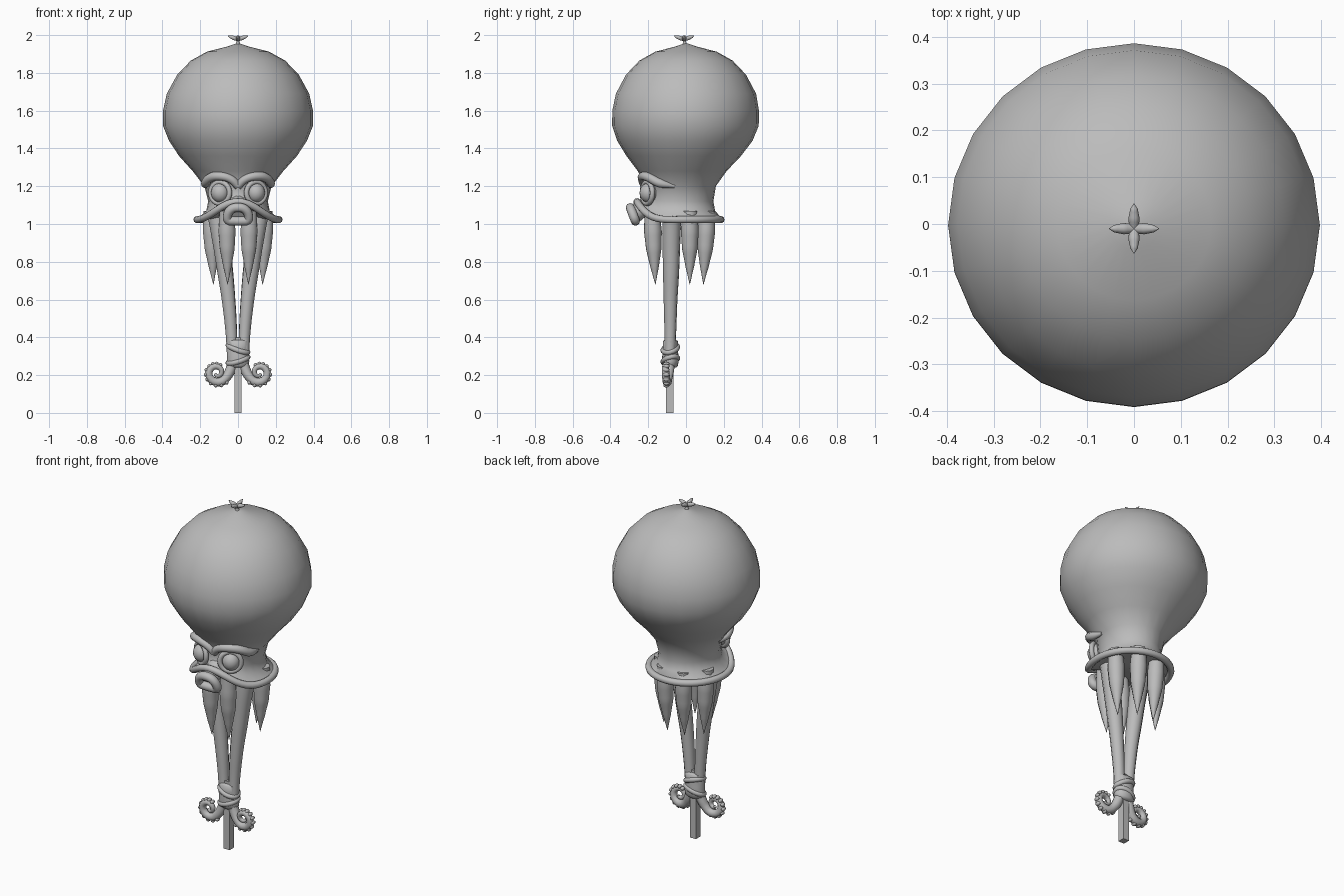
import bpy, bmesh, math
from mathutils import Vector

if "Cube" in bpy.data.objects:
    bpy.data.objects.remove(bpy.data.objects["Cube"])

mat = bpy.data.materials.new("plain grey")
mat.diffuse_color = (0.5, 0.5, 0.5, 1)
mat.use_nodes = True
mat.node_tree.nodes["Principled BSDF"].inputs["Base Color"].default_value = mat.diffuse_color


def finish(o, name, angle=60):
    o.name = name
    o.data.materials.clear()
    o.data.materials.append(mat)
    bpy.ops.object.select_all(action='DESELECT')
    o.select_set(True)
    bpy.context.view_layer.objects.active = o
    bpy.ops.object.shade_smooth_by_angle(angle=math.radians(angle))
    return o


def tube(name, pts, closed=False, sides=3, res=5):
    """Smooth tapered tube through (x, y, z, radius) points."""
    cu = bpy.data.curves.new(name, 'CURVE')
    cu.dimensions = '3D'
    cu.bevel_depth = 1.0
    cu.bevel_resolution = sides
    cu.resolution_u = res
    cu.use_fill_caps = True
    sp = cu.splines.new('BEZIER')
    sp.bezier_points.add(len(pts) - 1)
    for bp, p in zip(sp.bezier_points, pts):
        bp.co = p[:3]
        bp.radius = p[3]
        bp.handle_left_type = bp.handle_right_type = 'AUTO'
    sp.use_cyclic_u = closed
    o = bpy.data.objects.new(name, cu)
    bpy.context.collection.objects.link(o)
    bpy.ops.object.select_all(action='DESELECT')
    o.select_set(True)
    bpy.context.view_layer.objects.active = o
    bpy.ops.object.convert(target='MESH')
    return finish(bpy.context.view_layer.objects.active, name)


def pair(name, pts):
    for s, side in ((1, "right"), (-1, "left")):
        tube(name + "_" + side, [(s * x, y, z, r) for x, y, z, r in pts])


def loft(name, rings, n=24):
    """Skin between closed rings given as lists of points."""
    bm = bmesh.new()
    vs = [[bm.verts.new(p) for p in ring] for ring in rings]
    for a, b in zip(vs, vs[1:]):
        for i in range(n):
            j = (i + 1) % n
            bm.faces.new((a[i], a[j], b[j], b[i]))
    bm.faces.new(vs[0])
    bm.faces.new(vs[-1])
    bmesh.ops.recalc_face_normals(bm, faces=bm.faces)
    me = bpy.data.meshes.new(name)
    bm.to_mesh(me)
    bm.free()
    o = bpy.data.objects.new(name, me)
    bpy.context.collection.objects.link(o)
    return finish(o, name)


def ring(z, rx, cy, ry, lift=0.0, n=24):
    out = []
    for i in range(n):
        a = 2 * math.pi * i / n
        up = lift * max(0, -math.sin(a)) ** 4
        out.append((rx * math.cos(a), cy + ry * math.sin(a), z + up))
    return out


def ball(name, loc, scale, seg=20):
    bpy.ops.mesh.primitive_uv_sphere_add(segments=seg, ring_count=seg // 2, location=loc)
    o = bpy.context.object
    o.scale = scale
    return finish(o, name)


# balloon-shaped head, neck and flared skirt with raised front
head = [(1.955, .012, 0, .012, 0), (1.94, .055, 0, .055, 0), (1.912, .165, 0, .163, 0),
        (1.865, .25, 0, .247, 0), (1.79, .322, 0, .318, 0), (1.69, .377, 0, .371, 0),
        (1.6, .397, -.002, .388, 0), (1.52, .397, -.003, .388, 0), (1.44, .365, -.006, .358, 0),
        (1.36, .312, -.012, .303, 0), (1.28, .24, -.02, .235, 0), (1.2, .178, -.027, .185, 0),
        (1.12, .158, -.035, .18, .02), (1.07, .168, -.036, .19, .06),
        (1.035, .205, -.035, .22, .095), (1.02, .2, -.035, .215, .09), (1.03, .1, -.035, .11, .04)]
loft("head", [ring(*r) for r in head])
tube("skirt_rim", [(x, y, z, .019) for x, y, z in ring(1.023, .217, -.037, .222, .095)],
     closed=True, res=2)

# knot on top: stem and four upturned lobes
tube("knot_stem", [(0, -.005, 1.935, .018), (0, -.008, 1.965, .008), (0, -.01, 1.985, .014)])
for k in range(4):
    c, s = math.cos(k * math.pi / 2), math.sin(k * math.pi / 2)
    tube("knot_lobe", [(c * d, -.01 + s * d, z, r) for d, z, r in
                       ((0, 1.977, .01), (.022, 1.985, .012), (.042, 1.992, .008), (.053, 1.997, .001))])

# eyes, lids and brows
for s in (1, -1):
    ball("eye", (s * .095, -.198, 1.165), (.048, .048, .052))
    bpy.ops.mesh.primitive_torus_add(major_radius=.057, minor_radius=.014, major_segments=28,
                                     minor_segments=8, location=(s * .095, -.205, 1.165),
                                     rotation=(math.pi / 2, 0, s * math.radians(28)))
    finish(bpy.context.object, "eyelid")
pair("brow", [(0, -.222, 1.2, .02), (.035, -.232, 1.235, .022), (.085, -.23, 1.252, .023),
              (.14, -.2, 1.248, .024), (.172, -.14, 1.217, .024), (.17, -.06, 1.2, .01)])

# snout and thick lips
tube("snout", [(0, -.18, 1.105, .055), (0, -.235, 1.08, .048), (0, -.272, 1.054, .05)], sides=5)
lip = [(0, 1.087), (.036, 1.078), (.056, 1.045), (.052, 1.02), (.025, 1.016),
       (-.025, 1.016), (-.052, 1.02), (-.056, 1.045), (-.036, 1.078)]
tube("lips", [(x, -.268 - (z - 1.016) * .38, z, .024) for x, z in lip], closed=True, res=3)

# six short pointed tentacles
for nm, top, tip in (("front", (.06, -.18), (.055, -.162)),
                     ("side", (.145, .02), (.13, .02)),
                     ("rear", (.062, .113), (.055, .092))):
    prof = ((1.07, .04), (.96, .047), (.87, .041), (.78, .024), (.72, .01), (.68, .001))
    pts = []
    for z, r in prof:
        t = (1.07 - z) / .39
        pts.append((top[0] + (tip[0] - top[0]) * t, top[1] + (tip[1] - top[1]) * t, z, r))
    pair("short_tentacle_" + nm, pts)

# two long tentacles holding the stick
pair("long_tentacle", [(.115, -.075, 1.06, .05), (.095, -.077, .95, .049), (.068, -.079, .75, .043),
                       (.048, -.082, .58, .036), (.035, -.083, .42, .031), (.03, -.085, .3, .029)])

# curled tips with suckers along the outside
cx, cz = .112, .213
curl = [(.025, -.085, .27, .028), (.043, -.09, .22, .027)]
path = []
for i in range(14):
    a = math.radians(205 + i * 37)
    t = i / 13
    d = .056 - .045 * t
    path.append((cx + d * math.cos(a), -.095 - .015 * math.sin(t * 3), cz + d * math.sin(a),
                 .025 - .017 * t))
pair("curled_tip", curl + path)
for s in (1, -1):
    for i in range(11):
        a = math.radians(225 + i * 25)
        t = i * 25 / (37 * 13)
        d = .056 - .045 * t + (.025 - .017 * t) * .72
        ball("sucker", (s * (cx + d * math.cos(a)), -.104, cz + d * math.sin(a)),
             (.011, .017, .011), 10)

# wrapped binding where the tentacles meet
loft("binding", [ring(z, rx, cy, ry) for z, rx, cy, ry in
                 ((.385, .052, -.083, .032), (.38, .063, -.083, .04), (.345, .058, -.083, .04),
                  (.315, .055, -.083, .042), (.275, .06, -.083, .044), (.25, .056, -.083, .04),
                  (.24, .04, -.083, .03))])
for z, tilt in ((.34, -.35), (.28, .3)):
    pts = []
    for x, y, zz in ring(z, .052, -.083, .038, n=12):
        pts.append((x, y, zz + tilt * x + (y + .083) * .25, .014))
    tube("binding_wrap", pts, closed=True, res=2)

# square stick
bpy.ops.mesh.primitive_cube_add(size=1, location=(0, -.085, .2))
stick = bpy.context.object
stick.scale = (.038, .04, .4)
finish(stick, "stick", 30)
